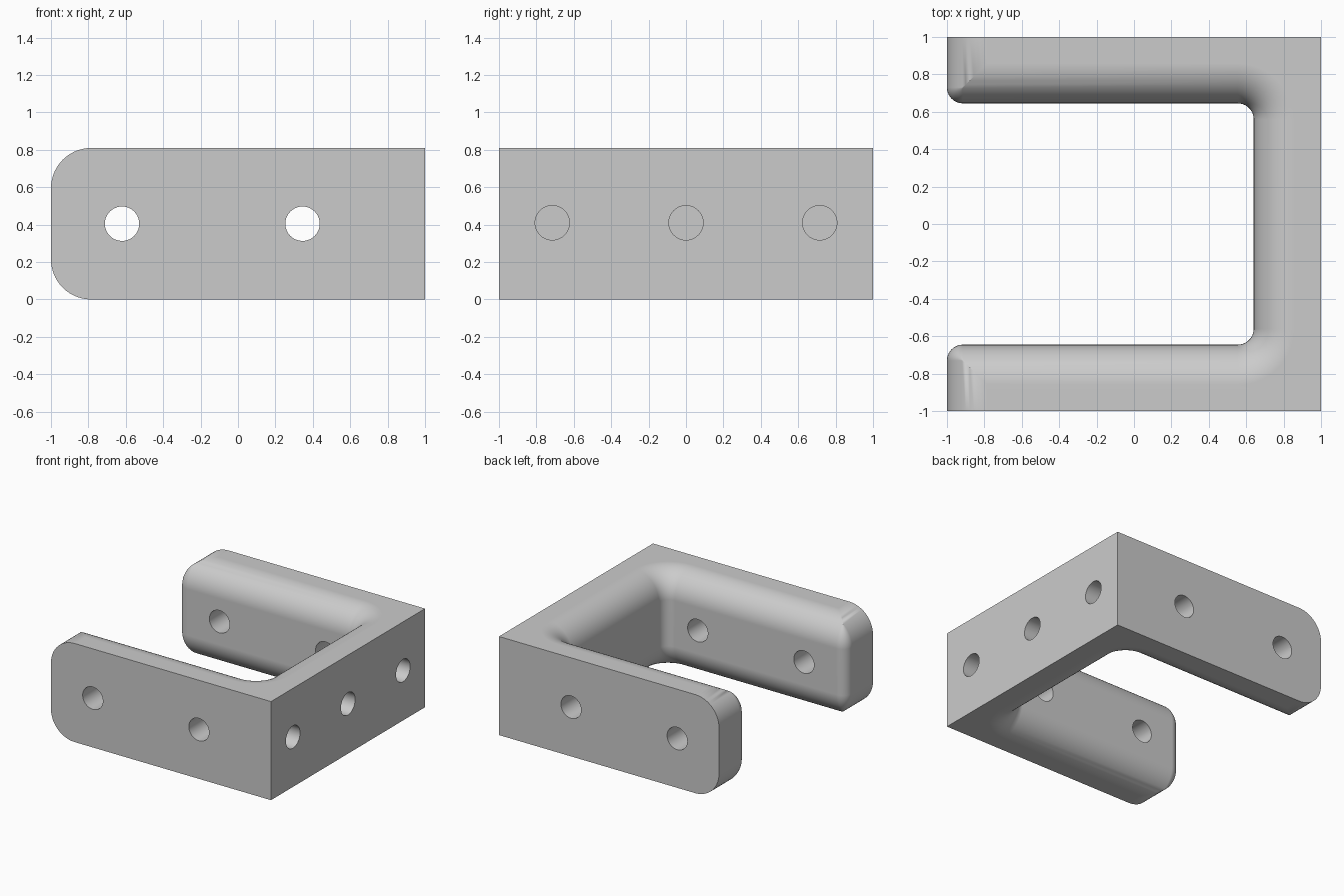
import bpy, bmesh, math

if "Cube" in bpy.data.objects:
    bpy.data.objects.remove(bpy.data.objects["Cube"])

H = 0.81          # height
FILLET = 0.215    # rounding of the inner top and bottom edges and arm tips
ARM_Y = 0.645     # inner face of the arms
BACK_X = 0.64     # inner face of the back wall
CORNER = 0.085    # plan radius of the inner corners
STEPS = 14

grey = bpy.data.materials.new("light grey")
grey.diffuse_color = (0.6, 0.6, 0.6, 1)
grey.use_nodes = True
grey.node_tree.nodes["Principled BSDF"].inputs["Base Color"].default_value = grey.diffuse_color


def arc(cx, cy, r, a0, a1, n=10):
    return [(cx + r * math.cos(math.radians(a0 + (a1 - a0) * i / n)),
             cy + r * math.sin(math.radians(a0 + (a1 - a0) * i / n))) for i in range(n + 1)]


def outline(d):
    """U-shaped plan whose inner faces and tips are set back by d."""
    r = max(CORNER - d, 0)
    half = [(1, 1), (-1 + d, 1)]
    half += arc(-1 + d + r, ARM_Y + d + r, r, 180, 270)
    half += arc(BACK_X - CORNER, ARM_Y - CORNER, CORNER + d, 90, 0)
    return half + [(x, -y) for x, y in reversed(half)]


# Layers: quarter-round at the bottom, straight middle, quarter-round at the top
layers = []
for i in range(STEPS + 1):
    a = math.pi / 2 * i / STEPS
    layers.append((FILLET * (1 - math.cos(a)), FILLET * (1 - math.sin(a))))
layers += [(H - z, d) for z, d in reversed(layers)]

# U-shaped bracket body lofted through the layers
bm = bmesh.new()
rings = [[bm.verts.new((x, y, z)) for x, y in outline(d)] for z, d in layers]
n = len(rings[0])
for lo, hi in zip(rings, rings[1:]):
    for i in range(n):
        j = (i + 1) % n
        bm.faces.new((lo[i], lo[j], hi[j], hi[i]))
bm.faces.new(rings[0])
bm.faces.new(rings[-1])
bmesh.ops.remove_doubles(bm, verts=bm.verts, dist=1e-5)
bmesh.ops.recalc_face_normals(bm, faces=bm.faces)
mesh = bpy.data.meshes.new("bracket")
bm.to_mesh(mesh)
bm.free()
bracket = bpy.data.objects.new("bracket", mesh)
bpy.context.collection.objects.link(bracket)
mesh.materials.append(grey)


def drill(loc, rot, depth):
    """Cut one round hole into the bracket."""
    bpy.ops.mesh.primitive_cylinder_add(vertices=40, radius=0.092, depth=depth,
                                        location=loc, rotation=rot)
    cutter = bpy.context.object
    cutter.name = "hole_cutter"
    cutter.hide_render = True
    cutter.data.materials.append(grey)
    mod = bracket.modifiers.new("hole", 'BOOLEAN')
    mod.operation = 'DIFFERENCE'
    mod.solver = 'EXACT'
    mod.object = cutter
    bpy.context.view_layer.objects.active = bracket
    bpy.ops.object.modifier_apply(modifier=mod.name)
    bpy.data.objects.remove(cutter, do_unlink=True)


# Through holes across both arms
for x in (-0.62, 0.345):
    drill((x, 0, H / 2), (math.pi / 2, 0, 0), 3)

# Blind holes in the back wall
for y in (-0.715, 0, 0.715):
    drill((1, y, 0.41), (0, math.pi / 2, 0), 0.54)

# Smooth curved faces, keep hard edges
bpy.ops.object.select_all(action='DESELECT')
bracket.select_set(True)
bpy.context.view_layer.objects.active = bracket
bpy.ops.object.shade_smooth_by_angle(angle=math.radians(30))
weighted = bracket.modifiers.new("even_shading", 'WEIGHTED_NORMAL')
weighted.keep_sharp = True
